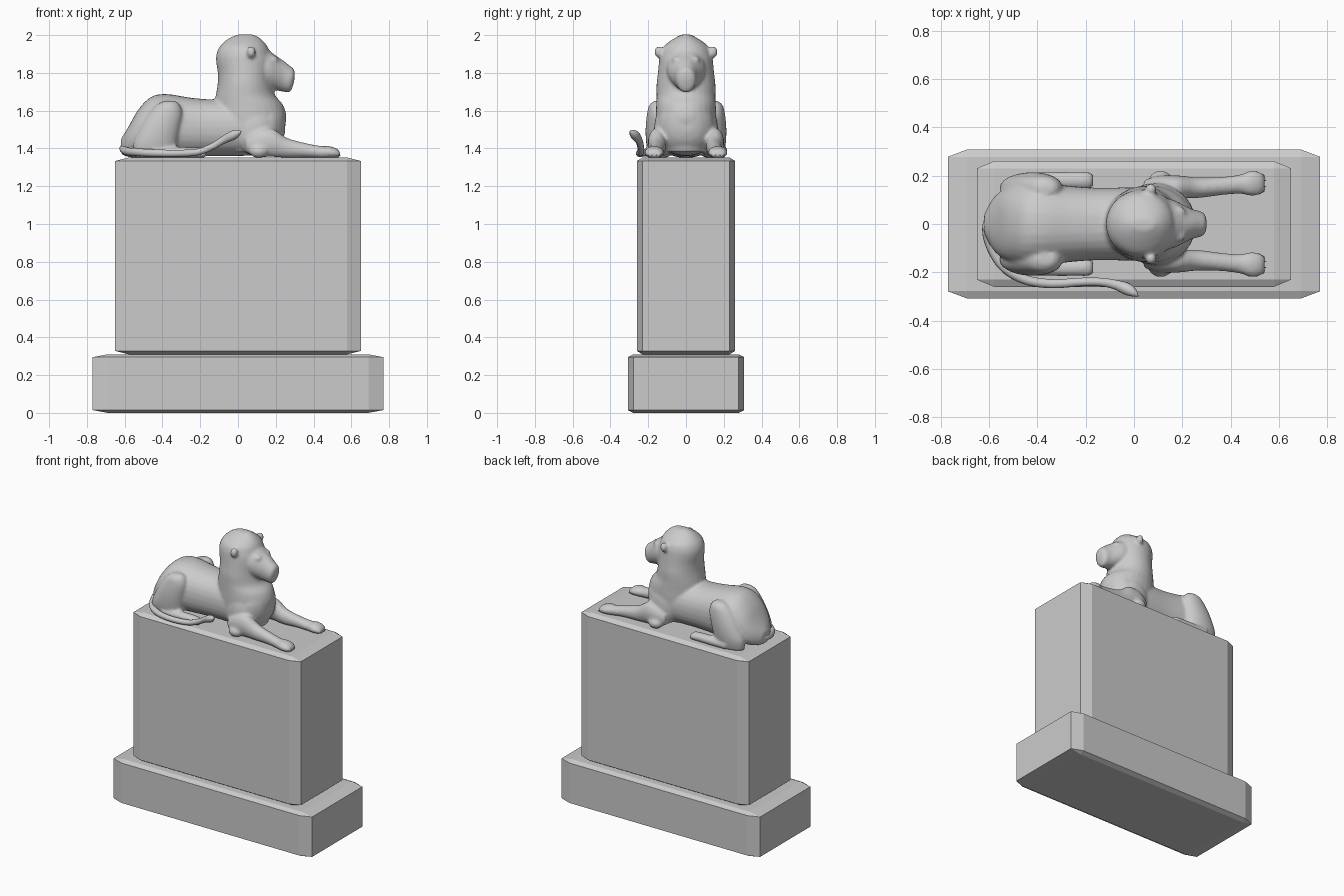
import bpy, bmesh
from math import sin, cos, tau, copysign
from mathutils import Vector, Matrix


def block(name, half, bevel, z0):
    """Cube with single-segment bevel, different chamfer per axis."""
    bm = bmesh.new()
    bmesh.ops.create_cube(bm, size=2)
    bmesh.ops.bevel(bm, geom=bm.edges[:] + bm.verts[:], offset=0.1, segments=1,
                    affect='EDGES', profile=0.5)
    for v in bm.verts:
        for i in range(3):
            inset = bevel[i] if abs(v.co[i]) < 0.95 else 0
            v.co[i] = copysign(half[i] - inset, v.co[i])
        v.co.z += z0 + half[2]
    return finish(name, bm)


def finish(name, bm):
    bmesh.ops.recalc_face_normals(bm, faces=bm.faces[:])
    me = bpy.data.meshes.new(name)
    bm.to_mesh(me)
    bm.free()
    ob = bpy.data.objects.new(name, me)
    bpy.context.collection.objects.link(ob)
    return ob


def spline(rows, steps=4):
    """Catmull-Rom interpolation of the ring table."""
    out = []
    for i in range(len(rows) - 1):
        p = [rows[max(0, min(len(rows) - 1, i + k))] for k in (-1, 0, 1, 2)]
        for s in range(steps):
            t = s / steps
            out.append([0.5 * (2 * b + (c - a) * t + (2 * a - 5 * b + 4 * c - d) * t * t
                               + (3 * b - a - 3 * c + d) * t ** 3)
                        for a, b, c, d in zip(*p)])
    return out + [list(rows[-1])]


def loft(bm, axis, rows, power=1.0, n=28):
    """Closed loft; axis x: rows (x, y, z, ry, rz), axis z: rows (z, x, y, rx, ry)."""
    rings = []
    for t, c1, c2, r1, r2 in spline(rows):
        ring = []
        for k in range(n):
            ca, sa = cos(tau * k / n), sin(tau * k / n)
            u = c1 + r1 * copysign(abs(ca) ** power, ca)
            w = c2 + r2 * copysign(abs(sa) ** power, sa)
            ring.append(bm.verts.new((t, u, w) if axis == 'x' else (u, w, t)))
        rings.append(ring)
    for a, b in zip(rings, rings[1:]):
        for k in range(n):
            bm.faces.new((a[k], a[(k + 1) % n], b[(k + 1) % n], b[k]))
    bm.faces.new(rings[0])
    bm.faces.new(rings[-1])


def ball(bm, centre, radii):
    m = Matrix.Translation(centre) @ Matrix.Diagonal((*radii, 1))
    bmesh.ops.create_uvsphere(bm, u_segments=20, v_segments=12, radius=1, matrix=m)


# Pedestal
block("plinth", (0.77, 0.308, 0.155), (0.08, 0.03, 0.015), 0.0)
block("pedestal", (0.65, 0.26, 0.521), (0.072, 0.03, 0.018), 0.31)

lion = bmesh.new()

# Trunk
loft(lion, 'x', [
    (-0.62, 0, 1.41, .04, .04), (-0.58, 0, 1.435, .11, .08),
    (-0.525, 0, 1.48, .15, .13), (-0.456, 0, 1.513, .17, .162),
    (-0.376, 0, 1.52, .17, .168), (-0.26, 0, 1.513, .157, .157),
    (-0.15, 0, 1.51, .15, .15), (0, 0, 1.51, .152, .15),
    (0.1, 0, 1.515, .155, .15), (0.18, 0, 1.52, .14, .14),
    (0.23, 0, 1.53, .09, .10), (0.25, 0, 1.54, .04, .05)], 0.9)

# Chest, mane and crown
loft(lion, 'z', [
    (1.38, .08, 0, .13, .12), (1.48, .068, 0, .168, .155),
    (1.56, .067, 0, .19, .16), (1.63, .057, 0, .182, .158),
    (1.68, .04, 0, .158, .156), (1.74, .037, 0, .145, .156),
    (1.80, .037, 0, .144, .149), (1.86, .034, 0, .15, .143),
    (1.90, .029, 0, .143, .137), (1.94, .03, 0, .126, .12),
    (1.978, .034, 0, .09, .07), (2.003, .04, 0, .045, .025)])

# Face and muzzle
loft(lion, 'x', [
    (0.09, 0, 1.83, .11, .11), (0.16, 0, 1.817, .10, .103),
    (0.20, 0, 1.80, .082, .092), (0.24, 0, 1.783, .062, .083),
    (0.275, 0, 1.768, .053, .07), (0.292, 0, 1.78, .042, .045),
    (0.300, 0, 1.79, .02, .02)])

for s in (1, -1):
    # Ears and brows
    ball(lion, (.07, s * .143, 1.91), (.024, .025, .032))
    ball(lion, (.185, s * .045, 1.868), (.03, .03, .022))
    # Shoulder and elbow
    ball(lion, (.09, s * .115, 1.49), (.10, .055, .13))
    ball(lion, (.11, s * .182, 1.385), (.05, .038, .036))
    # Front leg and paw
    loft(lion, 'x', [
        (.04, s * .15, 1.42, .03, .04), (.10, s * .155, 1.425, .045, .07),
        (.18, s * .155, 1.43, .046, .075), (.26, s * .15, 1.403, .043, .053),
        (.36, s * .157, 1.39, .038, .038), (.44, s * .165, 1.38, .04, .033),
        (.48, s * .168, 1.38, .052, .033), (.52, s * .168, 1.375, .047, .026),
        (.54, s * .168, 1.368, .034, .016)])
    # Thigh
    loft(lion, 'z', [
        (1.352, -.44, s * .145, .11, .05), (1.42, -.44, s * .15, .115, .06),
        (1.50, -.415, s * .153, .105, .061), (1.58, -.385, s * .151, .09, .056),
        (1.63, -.37, s * .148, .062, .046), (1.652, -.362, s * .145, .03, .022)])
    # Hind foot
    loft(lion, 'x', [
        (-.45, s * .175, 1.378, .04, .03), (-.33, s * .18, 1.378, .036, .03),
        (-.23, s * .18, 1.378, .036, .028), (-.185, s * .18, 1.375, .035, .025),
        (-.168, s * .18, 1.37, .025, .014)])

# Fuse the body parts into one smooth skin
body = finish("lion_body", lion)
rm = body.modifiers.new("fuse", 'REMESH')
rm.mode = 'VOXEL'
rm.voxel_size = 0.009
rm.use_smooth_shade = True
sm = body.modifiers.new("soften", 'SMOOTH')
sm.factor = 0.5
sm.iterations = 6

# Claws
claws = bmesh.new()
for s in (1, -1):
    for dy in (-.034, -.012, .012, .034):
        x = .532 - 6 * dy * dy
        m = Matrix.Translation((x, s * .168 + dy, 1.365)) @ Matrix.Rotation(tau / 4 + .15, 4, 'Y')
        bmesh.ops.create_cone(claws, cap_ends=True, segments=8, radius1=.009,
                              radius2=.0005, depth=.032, matrix=m)
finish("claws", claws)

# Tail: tapered curve sweeping round the rump, with a tufted tip
path = [(-.585, .05, 1.41, 1), (-.607, -.02, 1.40, 1), (-.588, -.10, 1.385, 1),
        (-.535, -.18, 1.38, 1), (-.45, -.23, 1.376, .95), (-.34, -.247, 1.374, .9),
        (-.22, -.24, 1.38, .85), (-.14, -.24, 1.408, .85), (-.08, -.25, 1.443, .95),
        (-.03, -.268, 1.468, 1.2), (.0, -.285, 1.483, .8), (.018, -.298, 1.49, .05)]
cu = bpy.data.curves.new("tail", 'CURVE')
cu.dimensions = '3D'
cu.bevel_depth = 0.021
cu.bevel_resolution = 4
cu.use_fill_caps = True
sp = cu.splines.new('POLY')
pts = spline(path, 5)
sp.points.add(len(pts) - 1)
for p, (x, y, z, r) in zip(sp.points, pts):
    p.co = (x, y, z, 1)
    p.radius = r
sp.use_smooth = True
bpy.context.collection.objects.link(bpy.data.objects.new("tail", cu))
